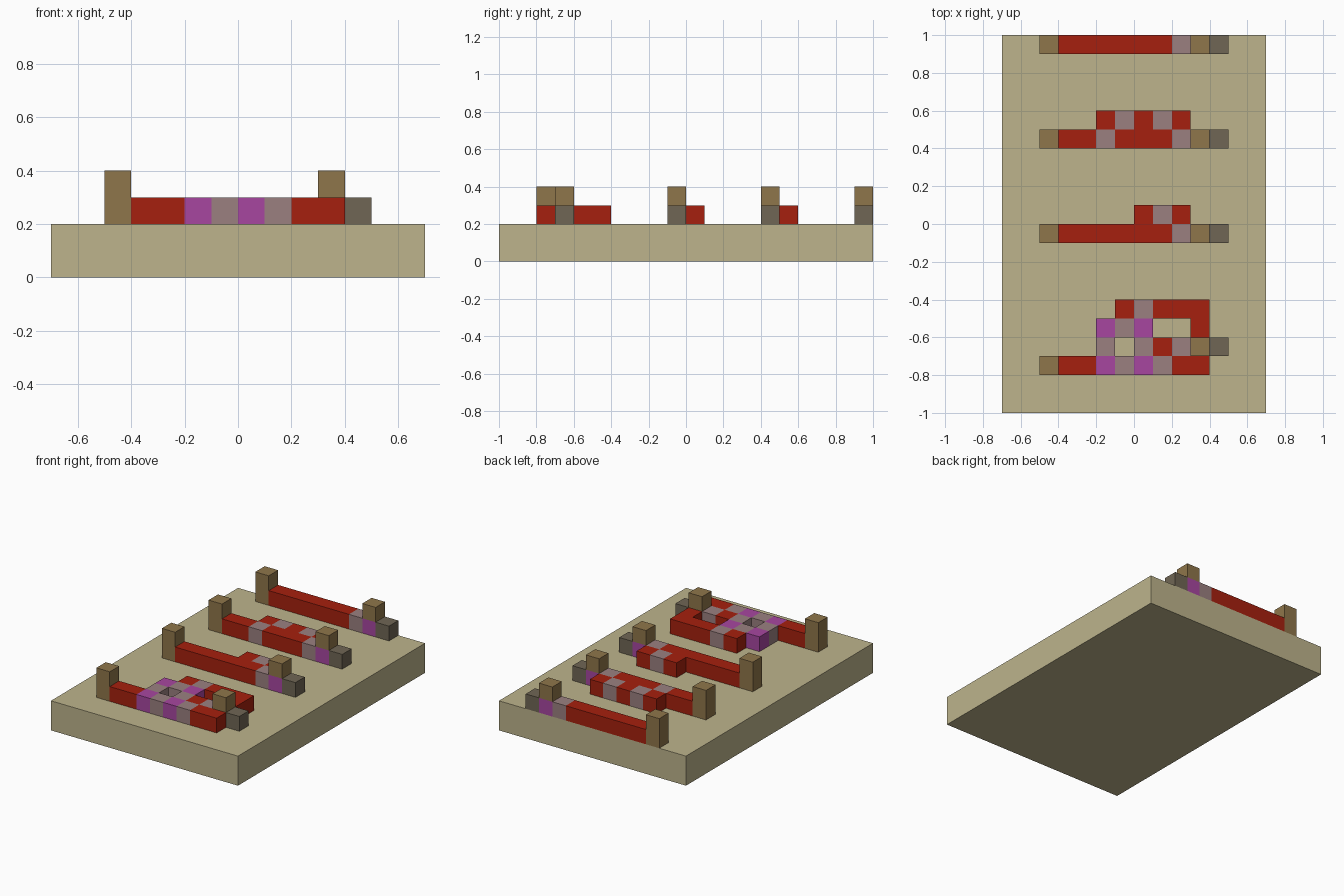
import bpy
from itertools import groupby
from mathutils import Vector

if "Cube" in bpy.data.objects:
    bpy.data.objects.remove(bpy.data.objects["Cube"], do_unlink=True)

CELL = 0.1
BASE_TOP = 0.2


def make_material(name, rgb):
    mat = bpy.data.materials.new(name)
    mat.use_nodes = True
    color = (*rgb, 1.0)
    mat.diffuse_color = color
    mat.node_tree.nodes["Principled BSDF"].inputs["Base Color"].default_value = color
    return mat


sand = make_material("sand", (0.51, 0.455, 0.262))
brown = make_material("brown", (0.275, 0.18, 0.069))
red = make_material("red", (0.38, 0.0144, 0.0044))
mauve = make_material("mauve", (0.328, 0.216, 0.216))
purple = make_material("purple", (0.386, 0.061, 0.352))
grey = make_material("grey", (0.162, 0.133, 0.089))


def box(name, low, high, mat):
    """Axis-aligned box between two corners."""
    low, high = Vector(low), Vector(high)
    bpy.ops.mesh.primitive_cube_add(size=1, location=(low + high) / 2)
    obj = bpy.context.object
    obj.name = name
    obj.data.transform(obj.matrix_basis.to_3x3().to_4x4())
    for vert in obj.data.vertices:
        vert.co = [c * s for c, s in zip(vert.co, high - low)]
    obj.data.materials.append(mat)


# Each letter is one cell: T tall post, C post on a purple block
KINDS = {
    "R": ("red_block", red, 1),
    "M": ("mauve_block", mauve, 1),
    "P": ("purple_block", purple, 1),
    "C": ("purple_footing", purple, 1),
    "G": ("grey_block", grey, 1),
    "T": ("tall_post", brown, 2),
}


def block_row(y, cells):
    """Lay a row of blocks from x = -0.5, joining equal neighbours."""
    column = 0
    for kind, run in groupby(cells):
        length = len(list(run))
        x0 = -0.5 + column * CELL
        x1 = x0 + length * CELL
        column += length
        if kind == ".":
            continue
        name, mat, height = KINDS[kind]
        top = BASE_TOP + height * CELL
        box(name, (x0, y, BASE_TOP), (x1, y + CELL, top), mat)
        if kind == "C":
            box("short_post", (x0, y, top), (x1, y + CELL, top + CELL), brown)


# Base slab
box("base_slab", (-0.7, -1, 0), (0.7, 1, BASE_TOP), sand)

# Back group: straight line
block_row(0.9, "TRRRRRRMCG")

# Second group: line with a full-width bump
block_row(0.5, "...RMRMR..")
block_row(0.4, "TRRMRRRMCG")

# Third group: line with a short bump
block_row(0.0, ".....RMR..")
block_row(-0.1, "TRRRRRRMCG")

# Front group: looped circuit
block_row(-0.5, "....RMRRR.")
block_row(-0.6, "...PMP..R.")
block_row(-0.7, "...M.MRMCG")
block_row(-0.8, "TRRPMPMRR.")
